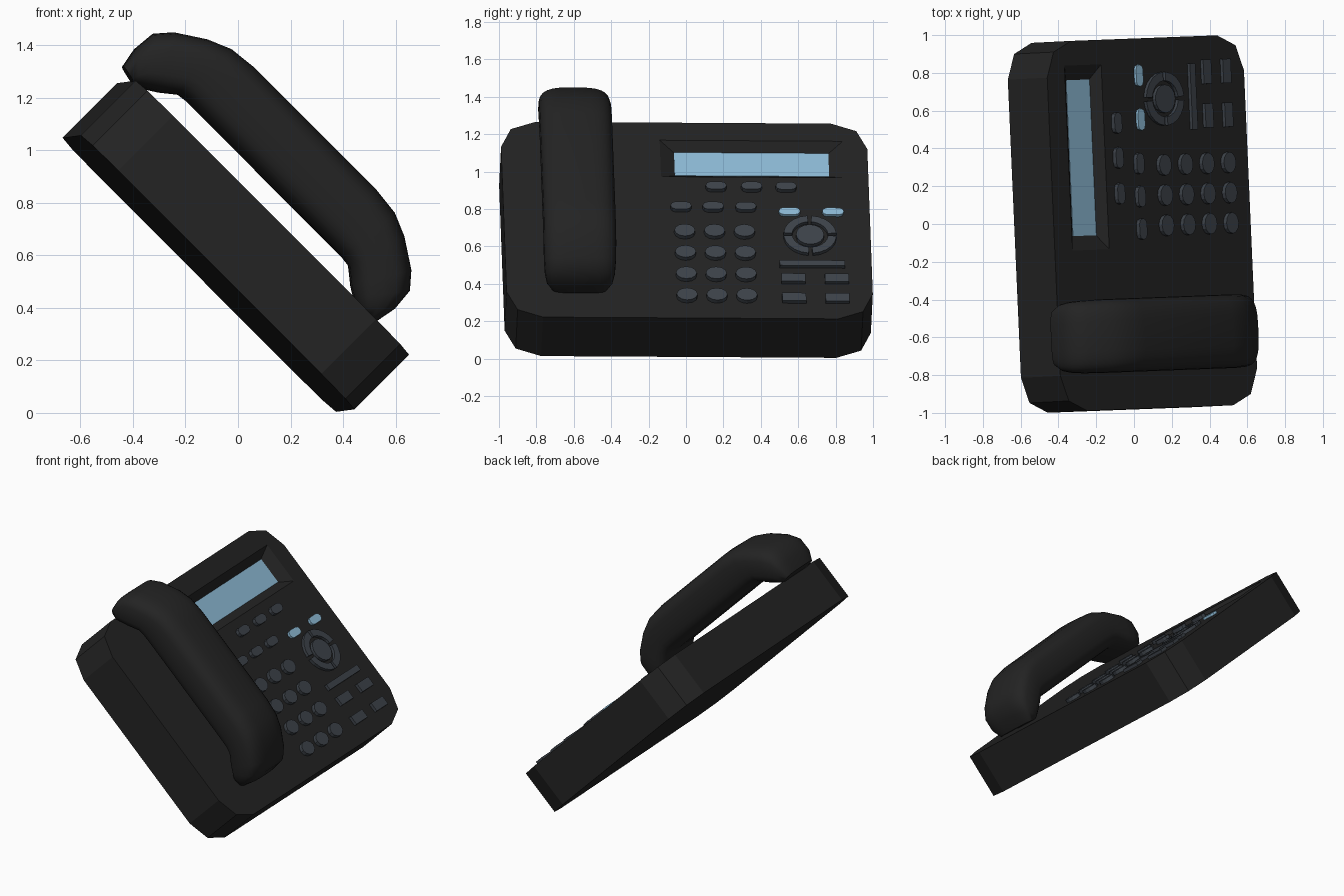
import bpy, bmesh, math
from mathutils import Vector, Matrix

if "Cube" in bpy.data.objects:
    bpy.data.objects.remove(bpy.data.objects["Cube"])

# Local frame on the tilted top panel: u across, v up the slope, n out of the panel
U = Vector((-0.044, 1, -0.006)).normalized()
V = Vector((-0.707, 0, 0.707))
V = (V - U * V.dot(U)).normalized()
N = U.cross(V)
FRAME = Matrix((U, V, N)).transposed().to_4x4()
FRAME.translation = Vector((0.096, 0.005, 0.739))


def material(name, rgb):
    m = bpy.data.materials.new(name)
    m.diffuse_color = (*rgb, 1)
    m.use_nodes = True
    m.node_tree.nodes["Principled BSDF"].inputs["Base Color"].default_value = m.diffuse_color
    return m


BLACK = material("black plastic", (0.017, 0.017, 0.017))
GREY = material("key grey", (0.047, 0.056, 0.068))
BLUE = material("screen blue", (0.27, 0.50, 0.68))


def loft(name, rings, mat, smooth=False):
    """Join rings of (u, v, n) points into a closed solid."""
    bm = bmesh.new()
    loops = [[bm.verts.new(p) for p in r] for r in rings]
    k = len(loops[0])
    for a, b in zip(loops, loops[1:]):
        for i in range(k):
            bm.faces.new((a[i], a[(i + 1) % k], b[(i + 1) % k], b[i]))
    bm.faces.new(loops[0][::-1])
    bm.faces.new(loops[-1])
    bmesh.ops.recalc_face_normals(bm, faces=bm.faces)
    me = bpy.data.meshes.new(name)
    bm.to_mesh(me)
    bm.free()
    me.materials.append(mat)
    ob = bpy.data.objects.new(name, me)
    bpy.context.collection.objects.link(ob)
    ob.matrix_world = FRAME
    if smooth:
        bpy.ops.object.select_all(action='DESELECT')
        ob.select_set(True)
        bpy.context.view_layer.objects.active = ob
        bpy.ops.object.shade_smooth_by_angle(angle=math.radians(50))
    return ob


def prism(name, outline, n0, n1, mat):
    return loft(name, [[(u, v, n) for u, v in outline] for n in (n0, n1)], mat)


def rounded(cu, cv, w, h, r, seg=2):
    pts = []
    for q, (sx, sy) in enumerate(((1, 1), (-1, 1), (-1, -1), (1, -1))):
        for i in range(seg + 1):
            a = math.pi / 2 * (q + i / seg)
            pts.append((cu + sx * (w / 2 - r) + r * math.cos(a),
                        cv + sy * (h / 2 - r) + r * math.sin(a)))
    return pts


def rect(cu, cv, w, h):
    return [(cu + a * w / 2, cv + b * h / 2) for a, b in ((1, 1), (-1, 1), (-1, -1), (1, -1))]


def ellipse(cu, cv, w, h, k=12):
    return [(cu + w / 2 * math.cos(2 * math.pi * i / k),
             cv + h / 2 * math.sin(2 * math.pi * i / k)) for i in range(k)]


# Body slab with the bevelled screen recess cut out
body = prism("body", rounded(0, 0, 1.96, 1.475, 0.19), -0.295, 0, BLACK)
SU, SV, SW, SH, DEPTH, EU, EV = 0.36, 0.467, 0.98, 0.275, 0.045, 0.077, 0.05
cutter = loft("recess_cutter", [[(u, v, s * DEPTH) for u, v in
              rect(SU, SV, SW + 2 * s * EU, SH + 2 * s * EV)] for s in (-1, 1)], BLACK)
cutter.hide_render = True
mod = body.modifiers.new("recess", 'BOOLEAN')
mod.operation, mod.solver, mod.object = 'DIFFERENCE', 'EXACT', cutter
bpy.context.view_layer.update()
cut_mesh = bpy.data.meshes.new_from_object(
    body.evaluated_get(bpy.context.evaluated_depsgraph_get()))
body.modifiers.clear()
body.data = cut_mesh
bpy.data.objects.remove(cutter)

# Screen plate on the recess floor
prism("screen", rect(SU, SV, SW - 2 * EU, SH - 2 * EV), -DEPTH - 0.003, -DEPTH + 0.003, BLUE)

# Number keys
for r in range(4):
    for c in range(3):
        prism("number_key", ellipse(-0.015 + 0.16 * c, -0.096 - 0.161 * r, 0.112, 0.092),
              -0.01, 0.024, GREY)

# Two rows of small function keys
for v, us in ((0.09, (-0.03, 0.142, 0.317)), (0.243, (0.162, 0.352, 0.537))):
    for u in us:
        prism("function_key", rounded(u, v, 0.112, 0.056, 0.027), -0.01, 0.024, GREY)

# Blue soft keys
for u in (0.55, 0.783):
    prism("soft_key", rounded(u, 0.06, 0.115, 0.052, 0.025), -0.01, 0.016, BLUE)

# Navigation pad: centre disc and four ring quarters
CU, CV = 0.655, -0.12
prism("pad_centre", ellipse(CU, CV, 0.15, 0.15, 16), -0.01, 0.02, GREY)
for q in range(4):
    angles = [math.pi / 2 * q + 0.08 + (math.pi / 2 - 0.16) * i / 5 for i in range(6)]
    arc = [(CU + r * math.cos(a), CV + r * math.sin(a))
           for r, seq in ((0.142, angles), (0.096, angles[::-1])) for a in seq]
    prism("pad_quarter", arc, -0.01, 0.02, GREY)

# Long bar and rectangular keys
prism("bar_key", rect(0.662, -0.335, 0.35, 0.04), -0.01, 0.02, GREY)
for u in (0.558, 0.79):
    for v in (-0.445, -0.592):
        prism("side_key", rect(u, v, 0.128, 0.06), -0.01, 0.02, GREY)

# Handset: stations of (outer s, outer n, inner s, inner n, width), mirrored about its middle
HALF = [(0.33, 0.362, 0.36, 0.088, 0.39), (0.44, 0.350, 0.42, 0.088, 0.39),
        (0.53, 0.312, 0.46, 0.083, 0.39), (0.64, 0.240, 0.52, 0.035, 0.385),
        (0.692, 0.18, 0.56, 0.01, 0.375), (0.70, 0.09, 0.59, -0.005, 0.35),
        (0.685, 0.01, 0.605, -0.008, 0.29)]
stations = [(-a, b, -c, d, w) for a, b, c, d, w in HALF[::-1]] + HALF
rings = []
for so, no, si, ni, w in stations:
    ring = []
    for i in range(28):
        a = 2 * math.pi * i / 28
        x, y = (math.copysign(abs(t) ** 0.6, t) for t in (math.cos(a), math.sin(a)))
        f = (y + 1) / 2
        ring.append((-0.59 + x * w / 2, 0.12 + si + (so - si) * f, ni + (no - ni) * f))
    rings.append(ring)
loft("handset", rings, BLACK, smooth=True)
